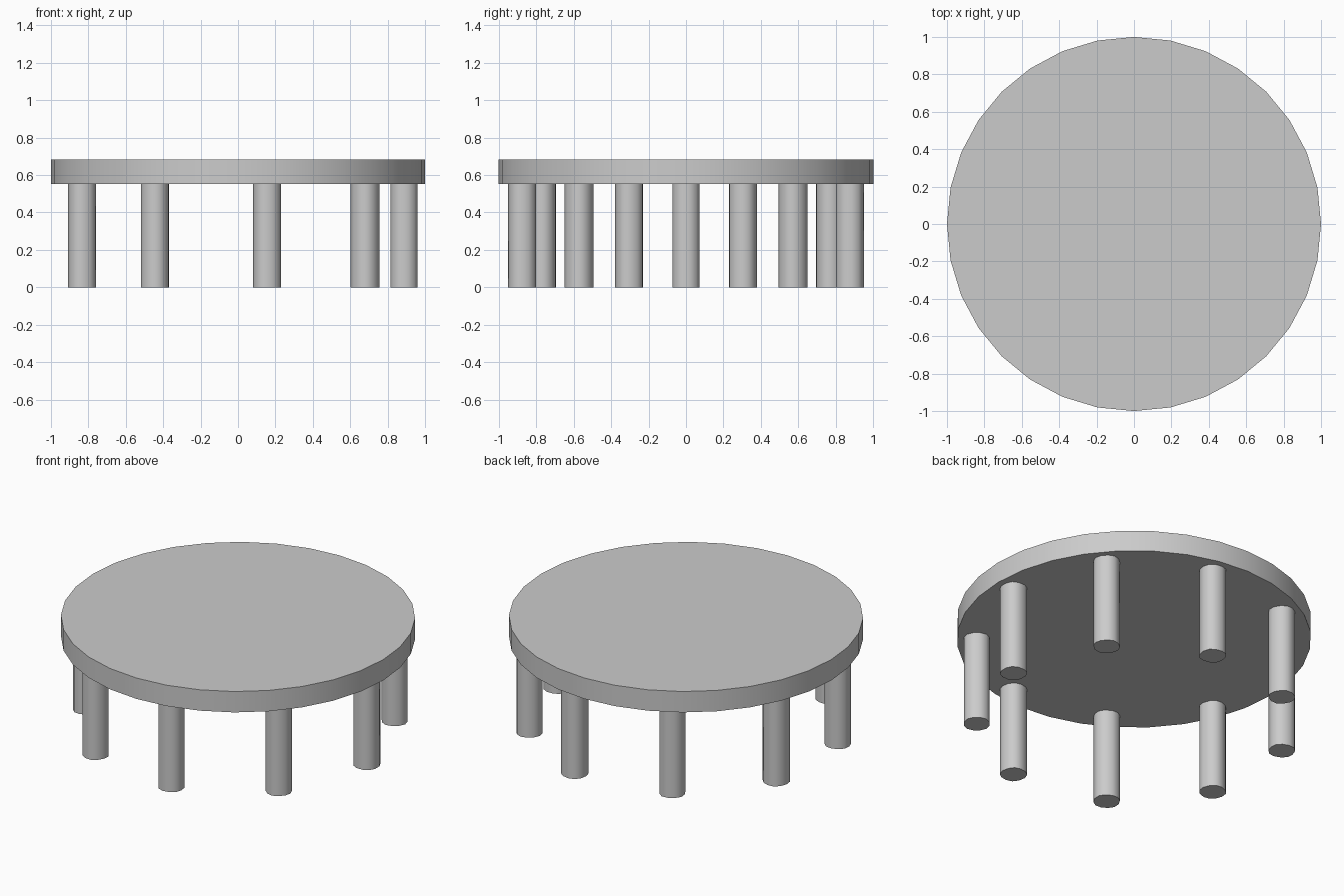
import bpy, bmesh, math
from mathutils import Vector, Matrix

cube = bpy.data.objects.get("Cube")
if cube:
    bpy.data.objects.remove(cube, do_unlink=True)

LEGS = 9
RING = 0.888        # distance of the legs from the centre
TOP_Z, UNDER_Z = 0.683, 0.553

grey = bpy.data.materials.new("plain_grey")
grey.use_nodes = True
colour = (0.6, 0.6, 0.6, 1)
grey.diffuse_color = colour
grey.node_tree.nodes["Principled BSDF"].inputs["Base Color"].default_value = colour


def prism(name, outline, z0, z1):
    """Extrude a flat outline upward into a smooth-sided solid."""
    bm = bmesh.new()
    base = bm.faces.new([bm.verts.new((x, y, z0)) for x, y in outline])
    top = bmesh.ops.extrude_face_region(bm, geom=[base], use_keep_orig=True)
    moved = [v for v in top["geom"] if isinstance(v, bmesh.types.BMVert)]
    bmesh.ops.translate(bm, verts=moved, vec=Vector((0, 0, z1 - z0)))
    bmesh.ops.recalc_face_normals(bm, faces=bm.faces)
    mesh = bpy.data.meshes.new(name)
    bm.to_mesh(mesh)
    bm.free()
    mesh.materials.append(grey)
    obj = bpy.data.objects.new(name, mesh)
    bpy.context.collection.objects.link(obj)
    bpy.ops.object.select_all(action='DESELECT')
    obj.select_set(True)
    bpy.context.view_layer.objects.active = obj
    bpy.ops.object.shade_smooth_by_angle(angle=math.radians(45))
    return obj


# Round table top
SIDES = 32
circle = [(math.cos(math.tau * i / SIDES), math.sin(math.tau * i / SIDES))
          for i in range(SIDES)]
prism("table_top", circle, UNDER_Z, TOP_Z)

# Leg section: a square with generously rounded corners, turned four times
corner = [Vector((0.072, 0.021)), Vector((0.055, 0.055)), Vector((0.021, 0.072))]
section = [Matrix.Rotation(math.pi / 2 * q, 2) @ p for q in range(4) for p in corner]

# Ring of legs, each turned to face outward
for i in range(LEGS):
    a = math.tau * i / LEGS
    leg = prism(f"leg_{i + 1}", section, 0, UNDER_Z)
    leg.location = (RING * math.cos(a), RING * math.sin(a), 0)
    leg.rotation_euler.z = a
